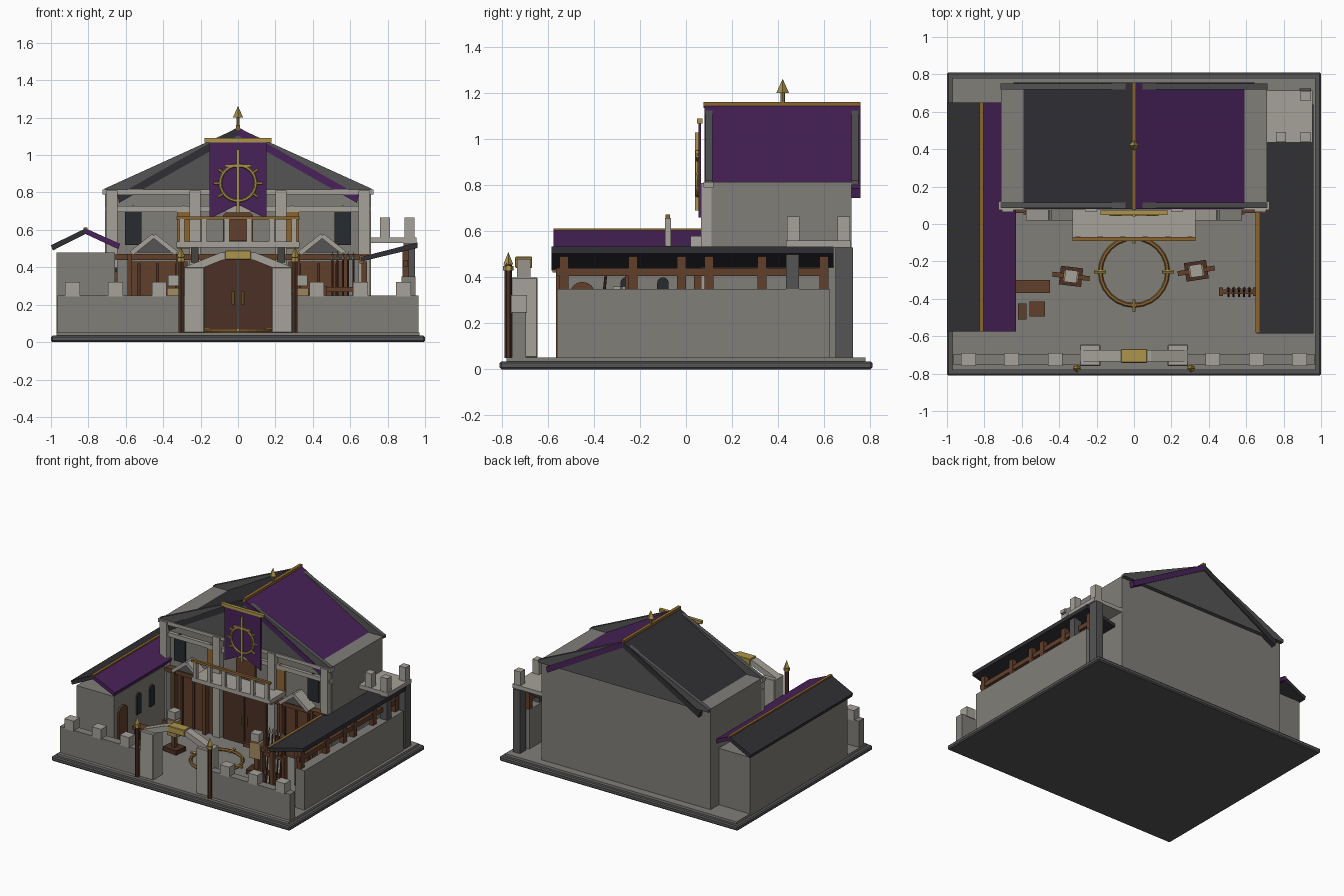
import bpy, bmesh, math
from mathutils import Vector

if "Cube" in bpy.data.objects:
    bpy.data.objects.remove(bpy.data.objects["Cube"])

def mat(name, r, g, b):
    m = bpy.data.materials.new(name)
    m.diffuse_color = (r, g, b, 1)
    m.use_nodes = True
    m.node_tree.nodes["Principled BSDF"].inputs["Base Color"].default_value = m.diffuse_color
    return m

STONE = mat("stone", .22, .21, .19)
LIGHT = mat("light_stone", .38, .36, .32)
DARK = mat("dark_stone", .09, .09, .09)
SLATE = mat("slate", .03, .03, .035)
PURPLE = mat("purple", .065, .016, .1)
WOOD = mat("wood", .12, .05, .025)
DOOR = mat("door_wood", .07, .03, .018)
BRONZE = mat("bronze", .26, .13, .03)
GOLD = mat("gold", .42, .3, .07)
STRAW = mat("straw", .36, .25, .12)
GLASS = mat("dark_glass", .02, .025, .03)

def finish(name, bm, m):
    bmesh.ops.recalc_face_normals(bm, faces=bm.faces)
    me = bpy.data.meshes.new(name)
    bm.to_mesh(me)
    bm.free()
    me.materials.append(m)
    o = bpy.data.objects.new(name, me)
    bpy.context.collection.objects.link(o)
    return o

def prism(name, pts, a, b, m, axis="y"):
    """Extrude a profile: (x,z) along y, or (y,z) along x."""
    bm = bmesh.new()
    place = (lambda p, t: (p[0], t, p[1])) if axis == "y" else (lambda p, t: (t, p[0], p[1]))
    f = bm.faces.new([bm.verts.new(place(p, a)) for p in pts])
    ext = bmesh.ops.extrude_face_region(bm, geom=[f])
    d = Vector((0, b - a, 0) if axis == "y" else (b - a, 0, 0))
    bmesh.ops.translate(bm, vec=d, verts=[v for v in ext["geom"] if isinstance(v, bmesh.types.BMVert)])
    return finish(name, bm, m)

def box(name, x0, x1, y0, y1, z0, z1, m, bevel=0):
    o = prism(name, [(x0, z0), (x1, z0), (x1, z1), (x0, z1)], y0, y1, m)
    if bevel:
        mod = o.modifiers.new("bevel", "BEVEL")
        mod.width, mod.segments = bevel, 1
    return o

def bar(name, p, q, w, y0, y1, m):
    """Slanted beam in the xz plane with thickness w."""
    p, q = Vector(p), Vector(q)
    d = (q - p).normalized() * w / 2
    n = Vector((-d.y, d.x))
    return prism(name, [p + n, q + n, q - n, p - n], y0, y1, m)

def rod(name, p, q, r, m, sides=8, r2=None):
    p, q = Vector(p), Vector(q)
    bm = bmesh.new()
    bmesh.ops.create_cone(bm, cap_ends=True, segments=sides, radius1=r,
                          radius2=r if r2 is None else r2, depth=(q - p).length)
    o = finish(name, bm, m)
    o.rotation_mode = "QUATERNION"
    o.rotation_quaternion = (q - p).to_track_quat("Z", "Y")
    o.location = (p + q) / 2
    return o

def ring(name, loc, R, r, m, rot=(0, 0, 0)):
    bpy.ops.mesh.primitive_torus_add(location=loc, rotation=rot, major_radius=R, minor_radius=r,
                                     major_segments=24, minor_segments=6)
    o = bpy.context.object
    o.name = name
    o.data.materials.append(m)

def arch(c, w, z0, z1):
    r = w / 2
    return [(c - r, z0), (c + r, z0)] + [(c + r * math.cos(i * math.pi / 8), z1 - r + r * math.sin(i * math.pi / 8))
                                         for i in range(9)]

# Base
box("base", -1, 1, -.81, .81, 0, .035, DARK, .008)
box("courtyard_floor", -.97, .97, -.78, .78, .03, .052, STONE)

# Main hall
box("hall_walls", -.71, .71, .11, .72, .05, .815, STONE)
for y0, y1 in ((.085, .115), (.72, .75)):
    prism("hall_gable", [(-.715, .8), (.715, .8), (.715, .82), (0, 1.145), (-.715, .82)], y0, y1, DARK)
for s, m in ((-1, SLATE), (1, PURPLE)):
    prism("hall_roof", [(0, 1.15), (s * .645, .785), (s * .635, .745), (0, 1.105)], .08, .757, m)
    box("corner_pilaster", s * .675 - .03, s * .675 + .03, .065, .12, .05, .81, LIGHT)
    box("inner_pilaster", s * .23 - .03, s * .23 + .03, .065, .12, .05, .81, LIGHT)
    prism("arched_window", arch(s * .56, .09, .52, .73), .1, .115, GLASS)
    prism("amber_window", arch(s * .29, .07, .5, .73), .09, .115, BRONZE)
    box("side_door", s * .43 - .16, s * .43 + .16, .09, .115, .05, .43, WOOD)
    for i in (-1, 0, 1):
        box("side_door_plank", s * .43 + i * .1 - .008, s * .43 + i * .1 + .008, .08, .1, .05, .42, DOOR)
    # Small pediments over the side doors
    c = s * .45
    prism("pediment", [(c - .09, .48), (c + .09, .48), (c, .57)], .05, .115, DARK)
    for t in (-1, 1):
        bar("pediment_rake", (c, .57), (c + t * .12, .475), .025, .02, .115, LIGHT)
        box("pediment_post", c + t * .13 - .012, c + t * .13 + .012, .05, .1, .05, .47, WOOD)
    # Main doors
    box("main_door", min(s * .004, s * .18), max(s * .004, s * .18), .08, .115, .05, .44, DOOR)
    rod("door_handle", (s * .025, .07, .2), (s * .025, .07, .27), .006, GOLD)
box("cornice", -.725, .725, .075, .12, .79, .815, LIGHT)
box("string_course", -.71, .71, .085, .12, .695, .727, LIGHT)
box("door_beam", -.68, .7, .06, .11, .44, .47, WOOD)
box("ridge_beam", -.012, .012, .075, .757, 1.135, 1.162, BRONZE)
rod("finial_stem", (0, .42, 1.15), (0, .42, 1.21), .009, GOLD)
rod("finial_tip", (0, .42, 1.2), (0, .42, 1.262), .028, GOLD, 4, 0)
prism("balcony_door", [(-.08, .54), (.08, .54), (.08, .68), (0, .74), (-.08, .68)], .09, .115, WOOD)

# Balcony
box("balcony_floor", -.33, .33, -.085, .1, .505, .537, LIGHT)
box("balcony_rail", -.33, .33, -.09, -.07, .655, .672, BRONZE)
for x in (-.3, -.18, -.06, .06, .18, .3):
    box("balcony_post", x - .014, x + .014, -.092, -.066, .537, .657, LIGHT)
for s in (-1, 1):
    prism("balcony_bracket", [(.1, .4), (.1, .505), (-.05, .505)], s * .23 - .02, s * .23 + .02, LIGHT, "x")

# Banner with ring ornament
prism("banner", [(-.152, 1.075), (.152, 1.075), (.152, .66), (0, .735), (-.152, .66)], .055, .065, PURPLE)
box("banner_pole", -.178, .178, .048, .072, 1.068, 1.09, GOLD)
ring("banner_ring", (0, .05, .85), .095, .009, GOLD, (math.pi / 2, 0, 0))
box("banner_staff", -.008, .008, .04, .057, .69, 1.03, GOLD)
box("banner_crossbar", -.07, .07, .042, .057, .935, .95, GOLD)
for a in (-35, 0, 35, 145, 180, 215):
    c, s = math.cos(math.radians(a)), math.sin(math.radians(a))
    rod("banner_spoke", (.09 * c, .05, .85 + .09 * s), (.13 * c, .05, .85 + .13 * s), .007, GOLD, 6)

# Left wing
box("wing_walls", -.97, -.657, -.55, .62, .05, .48, STONE)
prism("wing_roof_outer", [(-.815, .608), (-1, .518), (-.99, .49), (-.815, .578)], -.575, .65, SLATE)
prism("wing_roof_inner", [(-.815, .608), (-.63, .525), (-.64, .497), (-.815, .578)], -.575, .65, PURPLE)
box("wing_ridge", -.825, -.805, -.575, .65, .597, .613, BRONZE)
prism("wing_door", arch(-.45, .11, .05, .38), -.665, -.645, WOOD, "x")
for y in (-.26, -.1):
    prism("wing_window", arch(y, .05, .24, .4), -.665, -.645, GLASS, "x")

# Front wall, merlons and gate
for s in (-1, 1):
    box("front_wall", min(s * .27, s * .965), max(s * .27, s * .965), -.755, -.695, .05, .25, STONE)
    for x in (.42, .655, .885):
        box("merlon", s * x - .039, s * x + .039, -.76, -.69, .245, .322, LIGHT)
    box("gate_pillar", s * .235 - .055, s * .235 + .055, -.76, -.645, .05, .4, LIGHT, .005)
    prism("gate_arch", [(s * .29, .4), (s * .18, .4), (s * .08, .44), (0, .44), (0, .48), (s * .09, .48)],
          -.735, -.675, LIGHT)
    rod("spear_shaft", (s * .305, -.772, .05), (s * .305, -.772, .46), .016, DOOR, 6)
    rod("spear_collar", (s * .305, -.772, .43), (s * .305, -.772, .45), .022, GOLD, 6)
    rod("spear_tip", (s * .305, -.772, .455), (s * .305, -.772, .51), .022, GOLD, 4, 0)
box("keystone", -.07, .07, -.742, -.668, .44, .49, GOLD, .004)

# Right lean-to
box("right_wall", .875, .95, -.56, .625, .05, .35, STONE)
prism("lean_to_roof", [(.655, .43), (.655, .455), (.96, .533), (.96, .503)], -.585, .64, SLATE)
box("lean_to_beam", .65, .672, -.58, .08, .42, .462, BRONZE)
box("rear_beam", .885, .91, -.565, .615, .405, .44, WOOD)
for y in (-.53, -.23, -.02, .1, .33, .6):
    box("rear_post", .88, .915, y - .02, y + .02, .34, .49, WOOD)
for y in (-.55, -.25, .05):
    box("lean_to_post", .66, .69, y - .015, y + .015, .05, .43, WOOD)

# Corner lookout
box("lookout_floor", .71, .955, .435, .715, .53, .56, LIGHT)
for y0, y1 in ((.435, .49), (.65, .725)):
    box("lookout_post", .885, .945, y0, y1, .05, .53, DARK)
for x, y in ((.785, .465), (.917, .465), (.917, .685)):
    box("lookout_merlon", x - .027, x + .027, y - .027, y + .027, .56, .665, LIGHT)

# Training ring on the ground
ring("training_ring", (0, -.255, .06), .18, .012, BRONZE)
for i in range(4):
    c, s = math.cos(i * math.pi / 2), math.sin(i * math.pi / 2)
    rod("ring_marker", (.15 * c, -.255 + .15 * s, .065), (.215 * c, -.255 + .215 * s, .065), .01, GOLD, 6)

# Practice dummies
def dummy(x, y, angle):
    parts = [box("dummy_base", -.06, .06, -.05, .05, .05, .085, DOOR),
             box("dummy_post", -.015, .015, -.015, .015, .08, .2, WOOD),
             box("dummy_torso", -.04, .04, -.03, .03, .17, .29, STRAW),
             box("dummy_arms", -.1, .1, -.013, .013, .235, .262, WOOD),
             box("dummy_head", -.033, .033, -.033, .033, .3, .36, LIGHT)]
    for o in parts:
        o.location = (x, y, 0)
        o.rotation_euler.z = angle

dummy(-.337, -.28, -.12)
dummy(.333, -.25, .15)

# Workbench, crates and round target by the left wing
box("bench_top", -.63, -.45, -.37, -.3, .17, .195, WOOD)
for x in (-.61, -.47):
    box("bench_leg", x - .012, x + .012, -.36, -.31, .05, .17, DOOR)
box("crate_large", -.56, -.475, -.495, -.415, .05, .135, WOOD)
box("crate_small", -.62, -.575, -.51, -.425, .05, .12, WOOD)

# Weapon rack
for x in (.465, .645):
    box("rack_post", x - .01, x + .01, -.385, -.34, .05, .3, WOOD)
for z in (.13, .27):
    box("rack_rail", .46, .65, -.375, -.35, z, z + .025, WOOD)
for i in range(5):
    x = .505 + i * .028
    rod("rack_spear", (x, -.385, .06), (x, -.345, .44), .006, DOOR, 6)
    rod("rack_spear_tip", (x, -.345, .44), (x, -.341, .485), .011, STONE, 4, 0)
